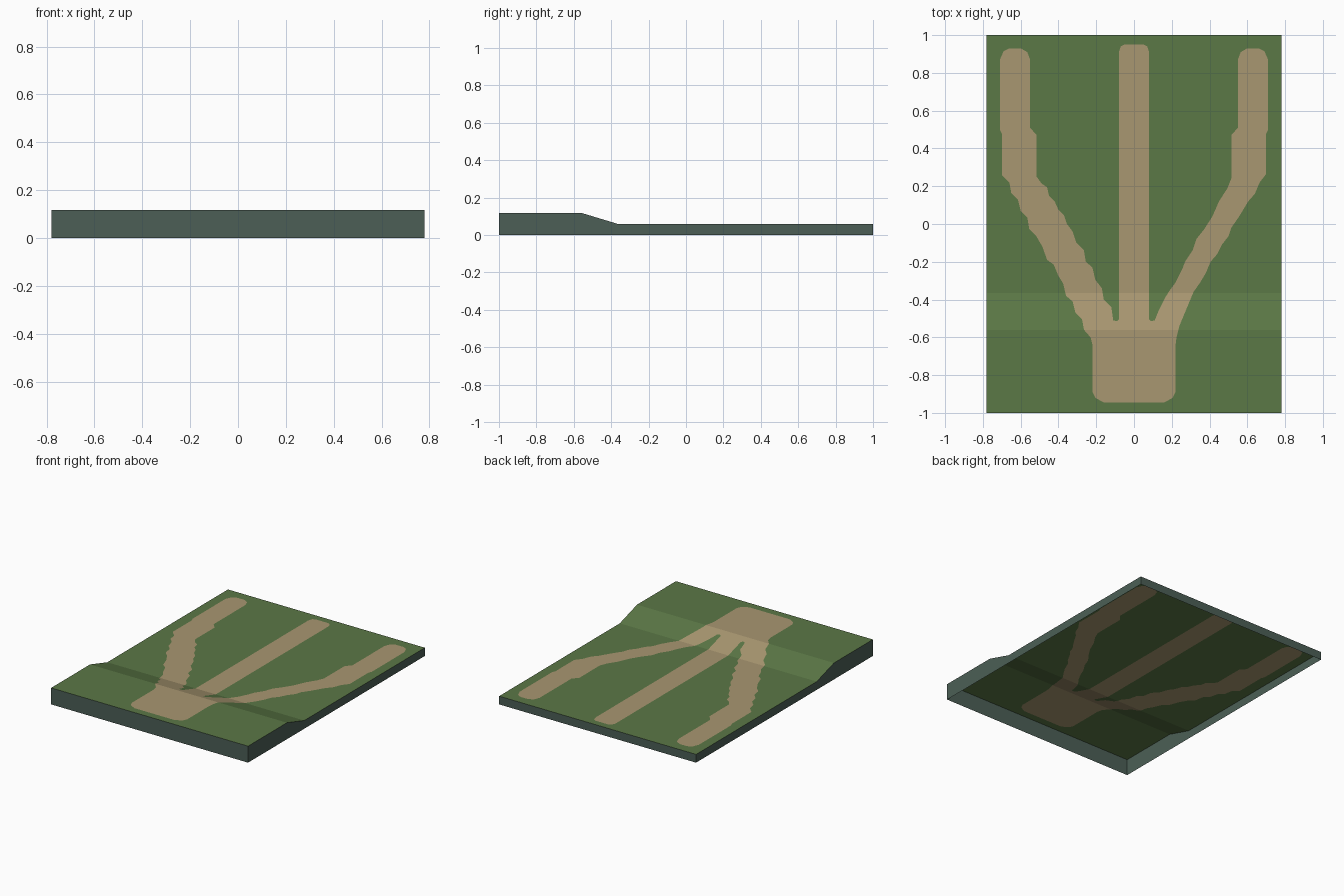
import bpy
from mathutils import Vector
from mathutils.geometry import delaunay_2d_cdt

HALF_X, HALF_Y = 0.78, 1.0
# Side profile of the ground: (y, z) from front to back
PROFILE = [(-HALF_Y, 0.118), (-0.56, 0.118), (-0.365, 0.059), (HALF_Y, 0.059)]


def material(name, rgb):
    mat = bpy.data.materials.new(name)
    lin = [((c / 255 + 0.055) / 1.055) ** 2.4 for c in rgb]
    mat.diffuse_color = (*lin, 1)
    return mat


def make_object(name, verts, faces, mats):
    mesh = bpy.data.meshes.new(name)
    mesh.from_pydata(verts, [], faces)
    for m in mats:
        mesh.materials.append(m)
    obj = bpy.data.objects.new(name, mesh)
    bpy.context.collection.objects.link(obj)
    return obj


def ground_height(y):
    for (y0, z0), (y1, z1) in zip(PROFILE, PROFILE[1:]):
        if y <= y1 + 1e-5:
            return z0 + (z1 - z0) * (y - y0) / (y1 - y0)
    return PROFILE[-1][1]


grass = material("grass green", (91, 120, 70))
dirt = material("dirt tan", (169, 151, 113))
earth = material("dark earth", (76, 95, 86))

# Trail parts shared by both sides: middle lane, side lane end, base
middle = [(0.05, 0.95), (0.07, 0.94), (0.08, 0.91), (0.08, -0.505), (0.09, -0.515)]
lane_end = [
    (0.515, 0.47), (0.55, 0.51), (0.55, 0.87), (0.565, 0.91), (0.60, 0.93),
    (0.66, 0.93), (0.69, 0.915), (0.71, 0.87), (0.71, 0.50), (0.70, 0.48)]
base = [(0.22, -0.64), (0.22, -0.89), (0.205, -0.92), (0.16, -0.945)]

# Worn edges of the diagonal lanes, inner going back and outer going forward
right_inner = [
    (0.11, -0.51), (0.13, -0.46), (0.165, -0.39), (0.19, -0.35), (0.22, -0.31),
    (0.255, -0.24), (0.27, -0.20), (0.31, -0.14), (0.33, -0.08), (0.37, -0.03),
    (0.415, 0.04), (0.45, 0.12), (0.495, 0.19), (0.515, 0.24)]
right_outer = [
    (0.70, 0.265), (0.665, 0.22), (0.64, 0.16), (0.605, 0.12), (0.575, 0.07),
    (0.55, 0.03), (0.515, -0.02), (0.50, -0.065), (0.465, -0.11), (0.44, -0.16),
    (0.405, -0.20), (0.38, -0.26), (0.35, -0.31), (0.315, -0.36), (0.29, -0.42),
    (0.265, -0.48), (0.24, -0.54), (0.225, -0.60)]
left_inner = [
    (0.11, -0.51), (0.12, -0.44), (0.16, -0.40), (0.17, -0.34), (0.205, -0.295),
    (0.22, -0.23), (0.255, -0.20), (0.265, -0.14), (0.305, -0.10), (0.325, -0.04),
    (0.355, 0.0), (0.37, 0.045), (0.40, 0.075), (0.42, 0.12), (0.45, 0.15),
    (0.46, 0.195), (0.49, 0.215), (0.515, 0.25)]
left_outer = [
    (0.70, 0.26), (0.66, 0.22), (0.65, 0.165), (0.615, 0.13), (0.60, 0.07),
    (0.565, 0.035), (0.555, -0.025), (0.52, -0.06), (0.485, -0.12), (0.46, -0.19),
    (0.425, -0.215), (0.40, -0.275), (0.375, -0.315), (0.36, -0.38), (0.325, -0.41),
    (0.31, -0.47), (0.275, -0.505), (0.265, -0.56), (0.23, -0.60)]
right = middle + right_inner + lane_end + right_outer + base
left = middle + left_inner + lane_end + left_outer + base
# Counter-clockwise, so the cut marks the inside of the trail
outline = [(-x, y) for x, y in left] + right[::-1]

# Terrain surface: rectangle cut along the trail outline and the slope creases
points = [Vector(p) for p in outline]
n = len(points)
for y, _ in PROFILE:
    points += [Vector((-HALF_X, y)), Vector((HALF_X, y))]
edges = [(n + 2 * i, n + 2 * i + 1) for i in range(4)]
edges += [(n + 2 * i + s, n + 2 * i + 2 + s) for i in range(3) for s in (0, 1)]
flat, _, tris, _, _, sources = delaunay_2d_cdt(
    points, edges, [list(range(n))], 0, 1e-5)
terrain = make_object(
    "terrain", [(p.x, p.y, ground_height(p.y)) for p in flat], tris, [grass, dirt])
for poly, source in zip(terrain.data.polygons, sources):
    poly.material_index = 1 if source else 0
    if poly.normal.z < 0:
        poly.flip()

# Skirt: four outer walls, open underneath
side = [(-HALF_Y, 0)] + PROFILE + [(HALF_Y, 0)]
k = len(side)
verts = [(x, y, z) for x in (-HALF_X, HALF_X) for y, z in side]
walls = [
    list(range(k)),                      # left
    list(range(2 * k - 1, k - 1, -1)),   # right
    [0, k, k + 1, 1],                    # front
    [k - 1, k - 2, 2 * k - 2, 2 * k - 1],  # back
]
make_object("skirt", verts, walls, [earth])
